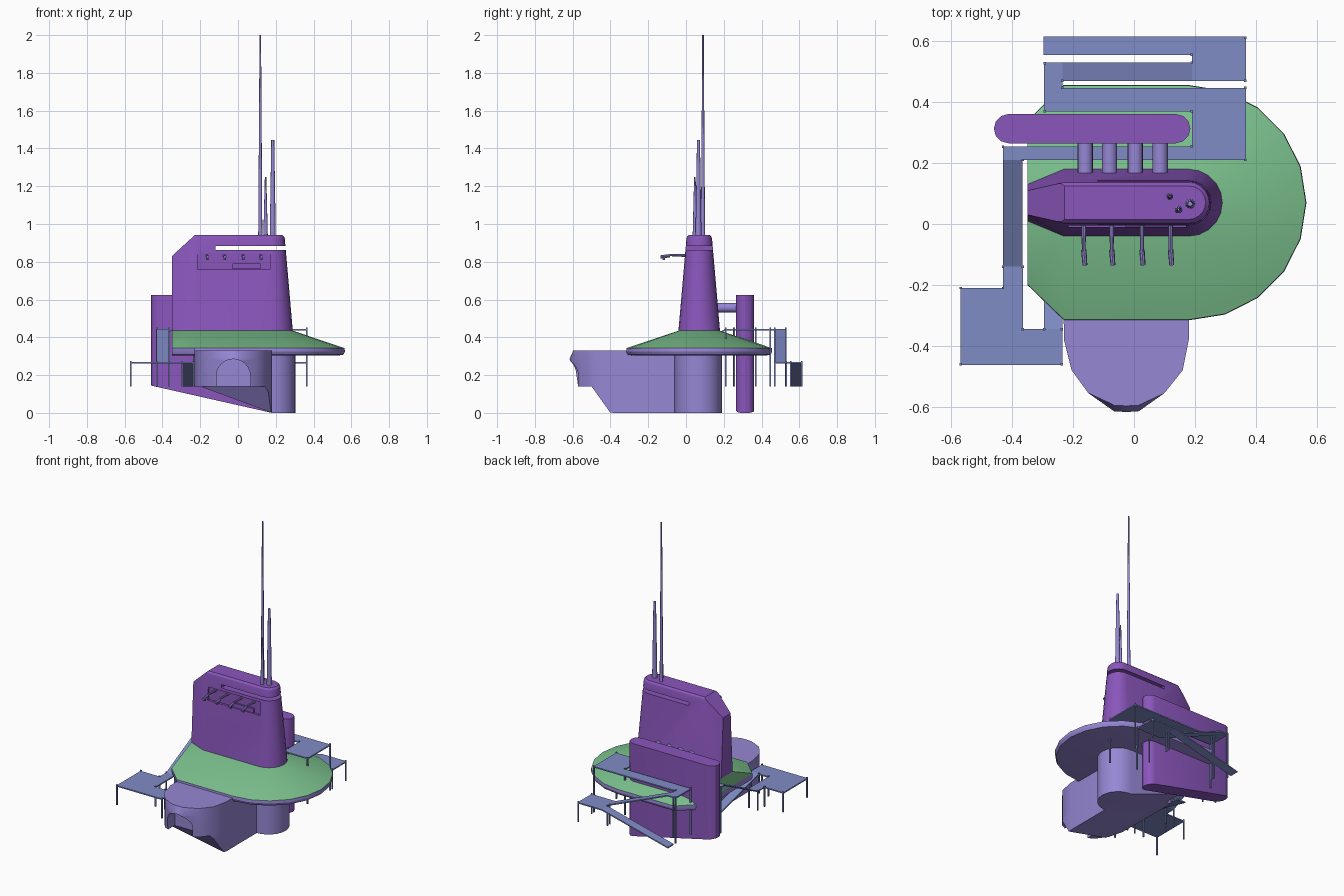
import bpy, bmesh, math
from mathutils import Vector

if "Cube" in bpy.data.objects:
    bpy.data.objects.remove(bpy.data.objects["Cube"])


def mat(name, r, g, b):
    m = bpy.data.materials.new(name)
    lin = [((c / 255 + 0.055) / 1.055) ** 2.4 for c in (r, g, b)]
    m.diffuse_color = (*lin, 1)
    m.use_nodes = True
    m.node_tree.nodes["Principled BSDF"].inputs["Base Color"].default_value = m.diffuse_color
    return m


PURPLE = mat("purple", 138, 86, 188)
LILAC = mat("lilac", 150, 135, 212)
GREEN = mat("green", 124, 194, 142)
BLUE = mat("slate blue", 128, 140, 198)


def finish(name, bm, *mats, smooth=True):
    bmesh.ops.recalc_face_normals(bm, faces=bm.faces)
    me = bpy.data.meshes.new(name)
    bm.to_mesh(me)
    bm.free()
    ob = bpy.data.objects.new(name, me)
    bpy.context.collection.objects.link(ob)
    for m in mats:
        me.materials.append(m)
    if smooth:
        bpy.ops.object.select_all(action='DESELECT')
        ob.select_set(True)
        bpy.context.view_layer.objects.active = ob
        bpy.ops.object.shade_smooth_by_angle(angle=math.radians(30))
    return ob


def loft(rings):
    """Closed solid through rings of equal point count."""
    bm = bmesh.new()
    vs = [[bm.verts.new(p) for p in r] for r in rings]
    n = len(vs[0])
    for a, b in zip(vs, vs[1:]):
        for i in range(n):
            j = (i + 1) % n
            bm.faces.new((a[i], a[j], b[j], b[i]))
    bm.faces.new(vs[0][::-1])
    bm.faces.new(vs[-1])
    return bm


def slice_off(bm, co, no):
    """Cut away what lies on the side the normal points to, and cap it."""
    bmesh.ops.bisect_plane(bm, geom=bm.verts[:] + bm.edges[:] + bm.faces[:],
                           plane_co=co, plane_no=no, clear_outer=True)
    bmesh.ops.holes_fill(bm, edges=[e for e in bm.edges if e.is_boundary])


def prism(pts, z0, z1):
    return loft([[(x, y, z) for x, y in pts] for z in (z0, z1)])


def box(x0, x1, y0, y1, z0, z1):
    return prism([(x0, y0), (x1, y0), (x1, y1), (x0, y1)], z0, z1)


def rod(name, a, b, r0, r1, m, sides=12):
    a, b = Vector(a), Vector(b)
    q = (b - a).to_track_quat('Z', 'Y')
    ring = [Vector((math.cos(t), math.sin(t), 0))
            for t in (2 * math.pi * i / sides for i in range(sides))]
    return finish(name, loft([[a + q @ (v * r0) for v in ring],
                              [b + q @ (v * r1) for v in ring]]), m)


def cut(ob, name, bm):
    c = finish(name, bm, *ob.data.materials, smooth=False)
    c.hide_render = True
    c.hide_set(True)
    mod = ob.modifiers.new(name, 'BOOLEAN')
    mod.operation, mod.solver, mod.object = 'DIFFERENCE', 'EXACT', c


CY = 0.07


def teardrop(w, tip, z):
    """Outline with a round right end and a tapered, blunt left end."""
    pts = [(-0.35, CY - tip, z), (-0.23, CY - w, z)]
    for i in range(11):
        t = math.radians(-90 + 18 * i)
        pts.append((0.18 + w * math.cos(t), CY + w * math.sin(t), z))
    return pts + [(-0.23, CY + w, z), (-0.35, CY + tip, z)]


# Tower with sloped back corner
bm = loft([teardrop(0.112, 0.062, 0.42), teardrop(0.11, 0.06, 0.435),
           teardrop(0.068, 0.035, 0.92), teardrop(0.065, 0.033, 0.932),
           teardrop(0.055, 0.028, 0.942)])
slice_off(bm, (-0.35, CY, 0.83), (-0.11, 0, 0.12))
tower = finish("tower", bm, PURPLE)
cut(tower, "window_slot_cutter", box(-0.12, 0.4, -0.2, 0.4, 0.863, 0.884))
cut(tower, "front_recess_cutter", box(-0.215, 0.17, -0.2, 0.003, 0.76, 0.845))
finish("recess_ledge", box(-0.03, 0.12, -0.008, 0.01, 0.762, 0.79), PURPLE)

# Sloping green deck with lilac rim and underside
bm = loft([teardrop(0.36, 0.25, 0.305), teardrop(0.378, 0.265, 0.308),
           teardrop(0.386, 0.27, 0.325), teardrop(0.384, 0.268, 0.343),
           teardrop(0.11, 0.06, 0.435)])
for f in bm.faces:
    f.material_index = 0 if f.calc_center_median().z > 0.345 else 1
finish("deck", bm, GREEN, LILAC)

# Round stem with a bottom that follows the slope
SLOPE = (-0.14, 0, -0.38)
stem = []
for i in range(13):
    t = math.radians(-90 + 15 * i)
    stem.append((0.18 + 0.125 * math.cos(t), 0.065 + 0.125 * math.sin(t)))
bm = prism(stem + [(-0.2, 0.19), (-0.2, -0.06)], 0, 0.32)
slice_off(bm, (0.18, 0, 0), SLOPE)
finish("stem", bm, LILAC)

# Bow with arched doorway
arc = [(-0.235, 0.065), (-0.23, -0.38), (-0.205, -0.48), (-0.15, -0.555),
       (-0.065, -0.595), (-0.025, -0.597), (0.015, -0.595), (0.1, -0.555),
       (0.16, -0.48), (0.18, -0.38), (0.18, 0.065)]
bulge = [(x, y - (0.02 if y < -0.59 else 0)) for x, y in arc]
bow = finish("bow", loft([[(x, y, z) for x, y in o] for o, z in
                          ((arc, 0.14), (bulge, 0.285), (arc, 0.33))]), LILAC)
door = [(-0.115, 0.1), (0.065, 0.1)]
for i in range(13):
    t = math.pi * i / 12
    door.append((-0.025 + 0.09 * math.cos(t), 0.195 + 0.09 * math.sin(t)))
cut(bow, "door_cutter", loft([[(x, y, z) for x, z in door] for y in (-0.75, -0.5)]))
bm = prism(arc, 0, 0.14)
slice_off(bm, (0.18, 0, 0), SLOPE)
slice_off(bm, (0, -0.4, 0), (0, -0.14, -0.1))
finish("bow_keel", bm, LILAC)

# Rear slab with rounded ends and slanted bottom
ends = []
for cx, a0 in ((0.137, -90), (-0.412, 90)):
    for i in range(7):
        t = math.radians(a0 + 30 * i)
        ends.append((cx + 0.048 * math.cos(t), 0.313 + 0.048 * math.sin(t)))
bm = prism(ends, 0, 0.625)
slice_off(bm, (0.18, 0, 0), (-0.14, 0, -0.62))
finish("rear_slab", bm, PURPLE)

# Pipes joining slab and tower
for i, x in enumerate((-0.16, -0.08, 0.004, 0.086)):
    rod(f"pipe_{i + 1}", (x, 0.1, 0.557), (x, 0.29, 0.557), 0.025, 0.025, LILAC, 16)

# Arms on the tower front
for i, x in enumerate((-0.165, -0.073, 0.026, 0.12)):
    rod(f"arm_{i + 1}", (x, 0.01, 0.833), (x, -0.09, 0.836), 0.008, 0.006, LILAC, 8)
    rod(f"arm_head_{i + 1}", (x, -0.085, 0.832), (x + 0.004, -0.135, 0.826), 0.009, 0.008, LILAC, 8)
    rod(f"arm_tip_{i + 1}", (x + 0.002, -0.117, 0.83), (x + 0.002, -0.117, 0.81), 0.007, 0.007, LILAC, 8)

# Antennas
for i, (x, y, top, r0, r1) in enumerate(((0.118, 0.09, 2.0, 0.011, 0.004),
                                         (0.184, 0.066, 1.445, 0.016, 0.008),
                                         (0.146, 0.047, 1.25, 0.012, 0.004))):
    rod(f"antenna_{i + 1}", (x, y, 0.93), (x, y, top), r0, r1, LILAC)

# Flat walkway platforms
HI, LO, GROUND, T = 0.445, 0.27, 0.14, 0.008
for i, (x0, x1, y0, y1, z) in enumerate((
        (0.19, 0.367, 0.21, 0.447, HI), (-0.235, 0.19, 0.37, 0.447, HI),
        (-0.295, -0.235, 0.37, 0.53, HI), (-0.43, 0.19, 0.21, 0.255, HI),
        (0.19, 0.367, 0.47, 0.615, LO), (-0.57, -0.365, -0.463, -0.21, LO),
        (-0.43, -0.365, -0.21, -0.14, LO), (-0.365, -0.235, -0.463, -0.345, LO))):
    finish(f"platform_{i + 1}", box(x0, x1, y0, y1, z - T, z), BLUE, smooth=False)


# Ramps between levels
def ramp(name, a, b, width):
    a, b = Vector(a), Vector(b)
    side = Vector((a.y - b.y, b.x - a.x, 0)).normalized() * width / 2
    down = Vector((0, 0, -T))
    finish(name, loft([[p - side, p + side, p + side + down, p - side + down]
                       for p in (a, b)]), BLUE, smooth=False)


ramp("rear_upper_ramp", (-0.235, 0.5, HI), (0.19, 0.5, LO), 0.06)
ramp("rear_lower_ramp", (0.19, 0.585, LO), (-0.297, 0.585, GROUND + T), 0.06)
ramp("left_upper_ramp", (-0.398, 0.21, HI), (-0.398, -0.14, LO), 0.065)
ramp("left_lower_ramp", (-0.265, -0.345, LO), (-0.265, 0.13, GROUND + T), 0.06)

# Walkway posts
high = [(-0.235, 0.447), (0.365, 0.447), (0.365, 0.21), (0.19, 0.37), (0.19, 0.255),
        (-0.293, 0.37), (-0.293, 0.528), (-0.235, 0.47), (-0.43, 0.253), (-0.365, 0.21)]
low = [(0.365, 0.47), (0.19, 0.53), (0.19, 0.555), (0.365, 0.612), (-0.365, -0.14),
       (-0.43, -0.14), (-0.43, -0.21), (-0.568, -0.21), (-0.568, -0.461),
       (-0.237, -0.461), (-0.237, -0.345), (-0.295, -0.345), (-0.365, -0.345)]
for i, (x, y, z) in enumerate([(*p, HI) for p in high] + [(*p, LO) for p in low]):
    finish(f"post_{i + 1}", box(x - .004, x + .004, y - .004, y + .004, GROUND, z + .006),
           BLUE, smooth=False)
